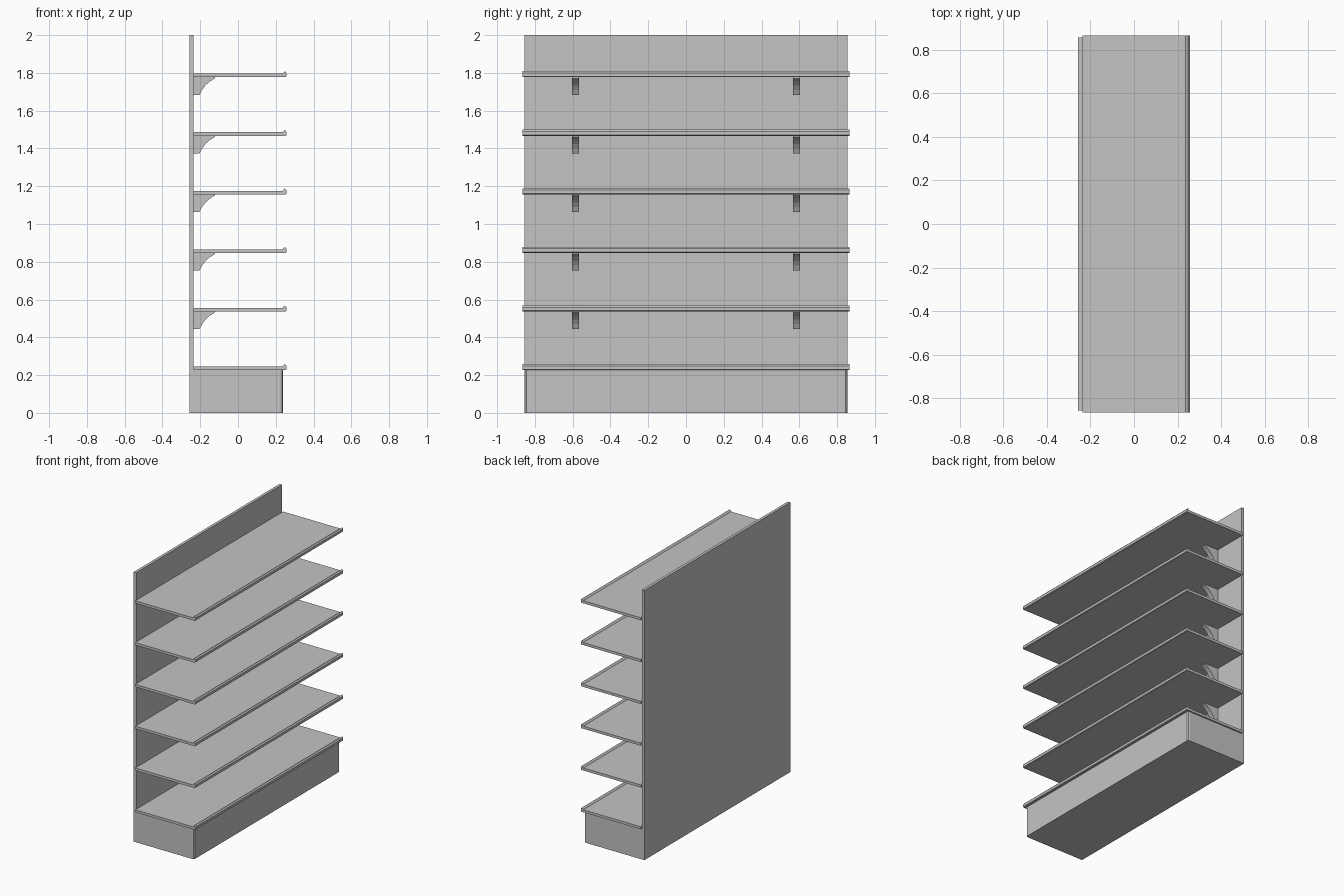
import bpy
import bmesh
from mathutils import Vector

cube = bpy.data.objects.get("Cube")
if cube:
    bpy.data.objects.remove(cube, do_unlink=True)

grey = bpy.data.materials.new("painted grey metal")
grey.use_nodes = True
colour = (0.55, 0.55, 0.55, 1)
grey.diffuse_color = colour
grey.node_tree.nodes["Principled BSDF"].inputs["Base Color"].default_value = colour


def extrude_profile(name, points, offset):
    """Extrude a closed polygon along an offset into a solid part."""
    bm = bmesh.new()
    face = bm.faces.new([bm.verts.new(p) for p in points])
    result = bmesh.ops.extrude_face_region(bm, geom=[face], use_keep_orig=True)
    moved = [g for g in result["geom"] if isinstance(g, bmesh.types.BMVert)]
    bmesh.ops.translate(bm, verts=moved, vec=Vector(offset))
    bmesh.ops.recalc_face_normals(bm, faces=bm.faces)
    mesh = bpy.data.meshes.new(name)
    bm.to_mesh(mesh)
    bm.free()
    mesh.materials.append(grey)
    obj = bpy.data.objects.new(name, mesh)
    bpy.context.collection.objects.link(obj)
    return obj


def along_y(name, profile, z, centre, width):
    """Place an x-z profile at height z and give it a width in y."""
    points = [(x, centre - width / 2, z + h) for x, h in profile]
    return extrude_profile(name, points, (0, width, 0))


BACK, PANEL_FRONT = -0.257, -0.236
HALF = 0.855
BASE_TOP = 0.227
PITCH = 0.31

# Plinth with softened front corners
corner = [(0.222, HALF), (0.232, HALF - 0.003), (0.238, HALF - 0.011)]
outline = [(BACK, HALF)] + corner
outline += [(x, -y) for x, y in reversed(outline)]
extrude_profile("base_plinth", [(x, y, 0) for x, y in outline], (0, 0, BASE_TOP))

# Upright back panel
panel = [(BACK, BASE_TOP), (PANEL_FRONT, BASE_TOP), (PANEL_FRONT, 2), (BACK, 2)]
along_y("back_panel", panel, 0, 0, 2 * HALF)

# Shelves with a raised front lip, and a pair of curved brackets under each
shelf = [(PANEL_FRONT, 0), (0.252, 0), (0.257, 0.004), (0.257, 0.022),
         (0.248, 0.032), (0.236, 0.019), (PANEL_FRONT, 0.019)]
bracket = [(PANEL_FRONT, 0), (PANEL_FRONT, -0.094), (-0.204, -0.094),
           (-0.19, -0.067), (-0.172, -0.043), (-0.15, -0.023),
           (-0.122, -0.006), (-0.122, 0)]
for i in range(6):
    z = BASE_TOP + i * PITCH
    along_y(f"shelf_{i + 1}", shelf, z, 0, 1.732)
    if i:
        for side, y in (("front", -0.585), ("rear", 0.585)):
            along_y(f"{side}_bracket_{i + 1}", bracket, z, y, 0.036)
